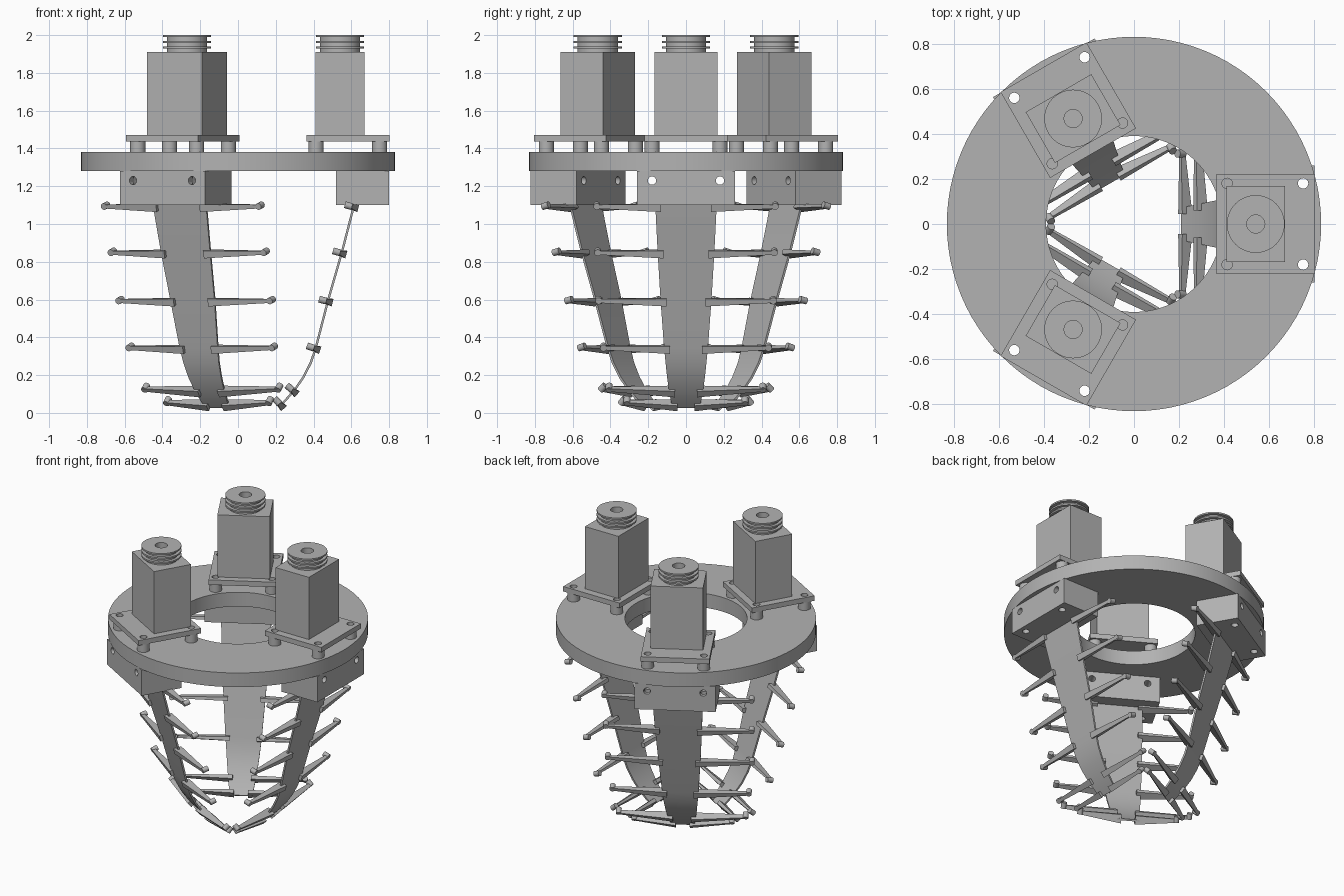
import bpy, bmesh
from math import pi, radians
from mathutils import Matrix, Vector

if "Cube" in bpy.data.objects:
    bpy.data.objects.remove(bpy.data.objects["Cube"])

grey = bpy.data.materials.new("plain grey")
grey.use_nodes = True
grey.diffuse_color = (0.45, 0.45, 0.45, 1)
grey.node_tree.nodes["Principled BSDF"].inputs["Base Color"].default_value = (0.45, 0.45, 0.45, 1)


def finish(name, bm, turn=0.0):
    """Turn a bmesh about the centre axis and make it an object."""
    bm.transform(Matrix.Rotation(turn, 4, 'Z'))
    bmesh.ops.recalc_face_normals(bm, faces=bm.faces)
    mesh = bpy.data.meshes.new(name)
    bm.to_mesh(mesh)
    bm.free()
    mesh.materials.append(grey)
    obj = bpy.data.objects.new(name, mesh)
    bpy.context.collection.objects.link(obj)
    return obj


def select(obj):
    bpy.ops.object.select_all(action='DESELECT')
    obj.select_set(True)
    bpy.context.view_layer.objects.active = obj


def smooth(obj):
    select(obj)
    bpy.ops.object.shade_smooth_by_angle(angle=radians(30))


def cut(obj, cutter):
    mod = obj.modifiers.new("holes", 'BOOLEAN')
    mod.operation = 'DIFFERENCE'
    mod.solver = 'EXACT'
    mod.object = cutter
    select(obj)
    bpy.ops.object.modifier_apply(modifier=mod.name)


def add_box(bm, x0, x1, half_y, z0, z1):
    size = Matrix.Diagonal((x1 - x0, 2 * half_y, z1 - z0, 1))
    place = Matrix.Translation(((x0 + x1) / 2, 0, (z0 + z1) / 2))
    bmesh.ops.create_cube(bm, size=1, matrix=place @ size)


def add_rod(bm, start, end, radius, sides=24):
    start, end = Vector(start), Vector(end)
    axis = end - start
    place = Matrix.Translation((start + end) / 2) @ axis.to_track_quat('Z', 'Y').to_matrix().to_4x4()
    bmesh.ops.create_cone(bm, cap_ends=True, segments=sides, radius1=radius,
                          radius2=radius, depth=axis.length, matrix=place)


def lathe(bm, profile, x, sides):
    """Spin a closed (radius, z) profile about a vertical axis at x."""
    verts = [bm.verts.new((x + r, 0, z)) for r, z in profile]
    edges = [bm.edges.new((verts[i - 1], verts[i])) for i in range(len(verts))]
    bmesh.ops.spin(bm, geom=verts + edges, cent=(x, 0, 0), axis=(0, 0, 1),
                   angle=2 * pi, steps=sides, use_duplicate=False)
    bmesh.ops.remove_doubles(bm, verts=bm.verts, dist=0.0005)


# Finger centre line, as (radius, height, half width) from top to tip
SPINE = [(0.617, 1.11, 0.163), (0.55, 0.85, 0.15), (0.478, 0.6, 0.135), (0.412, 0.345, 0.116),
         (0.385, 0.265, 0.108), (0.347, 0.19, 0.1), (0.3, 0.122, 0.09), (0.25, 0.065, 0.08),
         (0.213, 0.03, 0.073)]
# Whiskers, as (height on the finger, reach to the side)
WHISKERS = [(1.09, 0.49), (0.845, 0.485), (0.59, 0.48), (0.34, 0.455), (0.115, 0.425), (0.042, 0.33)]
BOLTS = [(x, y) for x in (0.413, 0.75) for y in (-0.18, 0.18)]


def spine_at(z):
    """Point, half width and inward normal of the finger at a height."""
    for a, b in zip(SPINE, SPINE[1:]):
        if z >= b[1]:
            break
    t = (z - a[1]) / (b[1] - a[1])
    along = Vector((b[0] - a[0], 0, b[1] - a[1])).normalized()
    inward = Vector((along.z, 0, -along.x))
    point = Vector((a[0] + (b[0] - a[0]) * t, 0, z))
    return point, a[2] + (b[2] - a[2]) * t, along, inward


def make_finger(turn):
    bm = bmesh.new()
    rows = [[bm.verts.new((x, s * w, z)) for s in (-1, 1)] for x, z, w in SPINE]
    for a, b in zip(rows, rows[1:]):
        bm.faces.new((a[0], a[1], b[1], b[0]))
    finger = finish("finger_strip", bm, turn)
    mod = finger.modifiers.new("thickness", 'SOLIDIFY')
    mod.thickness = 0.012
    mod.offset = 0
    select(finger)
    bpy.ops.object.modifier_apply(modifier=mod.name)
    smooth(finger)


def make_whiskers(turn):
    bm = bmesh.new()
    for z, reach in WHISKERS:
        point, half, along, inward = spine_at(z)
        for side in (-1, 1):
            # Tapered bar: wide at the strip, thin at the end
            ends = []
            for y, low, high, thick in ((half - 0.03, -0.026, 0.03, 0.021),
                                        (reach - 0.012, 0.008, 0.03, 0.01)):
                centre = point + Vector((0, side * y, 0))
                ends.append([bm.verts.new(centre + inward * n + along * a) for n, a in
                             ((low, -thick), (high, -thick * 0.6), (high, thick * 0.6), (low, thick))])
            root, tip = ends
            bm.faces.new(root)
            bm.faces.new(tip)
            for i in range(4):
                bm.faces.new((root[i - 1], root[i], tip[i], tip[i - 1]))
            # Round pad at the end
            pad = point + Vector((0, side * (reach - 0.018), 0))
            add_rod(bm, pad + inward * 0.008, pad + inward * 0.048, 0.018, 16)
    smooth(finish("finger_whiskers", bm, turn))


def make_pulley(turn):
    bm = bmesh.new()
    profile = [(0.04, 1.91), (0.107, 1.91)]
    for z in (1.928, 1.959, 1.989):
        profile += [(0.107, z), (0.128, z), (0.128, z + 0.011), (0.107, z + 0.011)]
    profile[-1] = (0.04, 2.0)
    lathe(bm, profile, 0.54, 48)
    smooth(finish("pulley", bm, turn))


# Base ring
bm = bmesh.new()
lathe(bm, [(0.39, 1.28), (0.83, 1.28), (0.83, 1.38), (0.39, 1.38)], 0, 96)
ring = finish("base_ring", bm)

for turn in (0, 2 * pi / 3, 4 * pi / 3):
    # Drills: deep upright holes on the outside, shallow ones on the inside
    bm = bmesh.new()
    for x, y in BOLTS:
        add_rod(bm, (x, y, 1.0 if x > 0.5 else 1.381), (x, y, 1.6), 0.023)
    upright_drill = finish("upright_drill", bm, turn)
    bm = bmesh.new()
    for y in (-0.18, 0.18):
        add_rod(bm, (0.4, y, 1.23), (0.9, y, 1.23), 0.022)
    level_drill = finish("level_drill", bm, turn)
    cut(ring, upright_drill)

    # Clamp block under the ring
    bm = bmesh.new()
    add_box(bm, 0.52, 0.8, 0.26, 1.1, 1.28)
    block = finish("clamp_block", bm, turn)
    cut(block, upright_drill)
    cut(block, level_drill)
    smooth(block)

    # Motor plate on four spacers
    bm = bmesh.new()
    add_box(bm, 0.363, 0.803, 0.22, 1.437, 1.472)
    plate = finish("motor_plate", bm, turn)
    cut(plate, upright_drill)
    smooth(plate)
    bm = bmesh.new()
    for x, y in BOLTS:
        add_rod(bm, (x, y, 1.38), (x, y, 1.437), 0.04)
    spacers = finish("plate_spacers", bm, turn)
    cut(spacers, upright_drill)
    smooth(spacers)

    # Motor body
    bm = bmesh.new()
    add_box(bm, 0.41, 0.67, 0.168, 1.472, 1.91)
    finish("motor_body", bm, turn)

    make_pulley(turn)
    make_finger(turn)
    make_whiskers(turn)
    for drill in (upright_drill, level_drill):
        bpy.data.objects.remove(drill)

smooth(ring)
